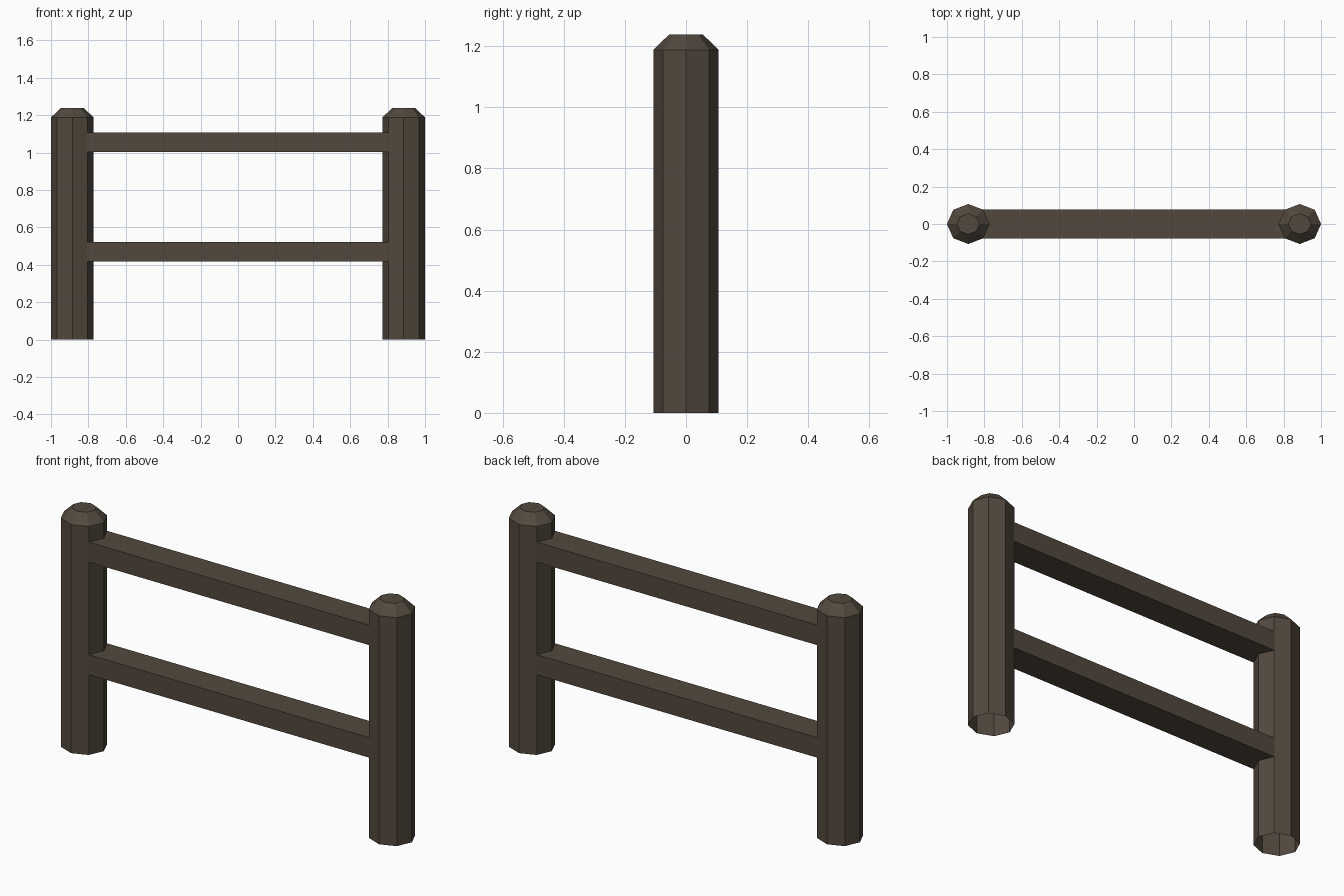
import bpy, bmesh
from math import cos, sin, tau

if "Cube" in bpy.data.objects:
    bpy.data.objects.remove(bpy.data.objects["Cube"])

wood = bpy.data.materials.new("dark_wood")
wood.diffuse_color = (0.085, 0.066, 0.047, 1)
wood.use_nodes = True
wood.node_tree.nodes["Principled BSDF"].inputs["Base Color"].default_value = wood.diffuse_color


def finish(name, bm):
    bmesh.ops.recalc_face_normals(bm, faces=bm.faces)
    mesh = bpy.data.meshes.new(name)
    bm.to_mesh(mesh)
    bm.free()
    mesh.materials.append(wood)
    obj = bpy.data.objects.new(name, mesh)
    bpy.context.collection.objects.link(obj)
    return obj


# Eight-sided post: open at the bottom, bevelled cap on top
def post(name, x):
    bm = bmesh.new()
    rings = []
    for rx, ry, z in ((0.114, 0.107, 0), (0.114, 0.107, 1.188), (0.061, 0.055, 1.238)):
        rings.append([bm.verts.new((x + rx * cos(tau * i / 8), ry * sin(tau * i / 8), z))
                      for i in range(8)])
    for low, high in zip(rings, rings[1:]):
        for i in range(8):
            j = (i + 1) % 8
            bm.faces.new((low[i], low[j], high[j], high[i]))
    bm.faces.new(rings[-1])
    finish(name, bm)


# Square-edged rail running between the posts
def rail(name, z0, z1):
    bm = bmesh.new()
    bmesh.ops.create_cube(bm, size=1)
    bmesh.ops.scale(bm, vec=(1.63, 0.153, z1 - z0), verts=bm.verts)
    bmesh.ops.translate(bm, vec=(0, 0, (z0 + z1) / 2), verts=bm.verts)
    finish(name, bm)


post("left_post", -0.886)
post("right_post", 0.886)
rail("lower_rail", 0.418, 0.522)
rail("upper_rail", 1.003, 1.107)
